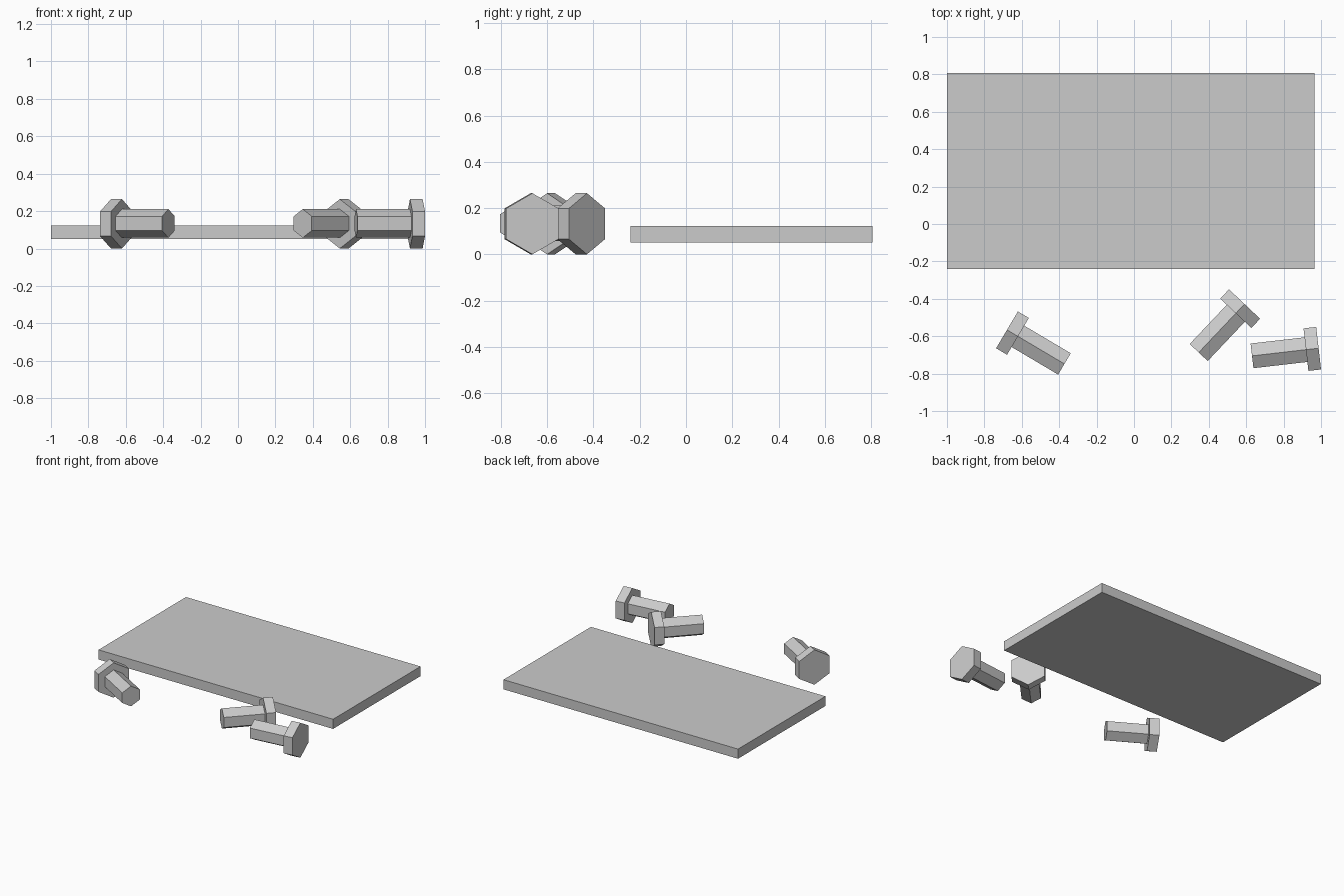
import bpy, bmesh
from math import pi, atan2, hypot
from mathutils import Matrix, Vector

if "Cube" in bpy.data.objects:
    bpy.data.objects.remove(bpy.data.objects["Cube"])

HEAD_R, HEAD_T, SHAFT_R = 0.132, 0.068, 0.0765


def finish(name, bm):
    bmesh.ops.recalc_face_normals(bm, faces=bm.faces)
    mesh = bpy.data.meshes.new(name)
    bm.to_mesh(mesh)
    bm.free()
    obj = bpy.data.objects.new(name, mesh)
    bpy.context.collection.objects.link(obj)
    return obj


def hex_prism(bm, radius, x0, x1, z):
    # six-sided bar along x with one corner pointing up
    upright = Matrix.Rotation(pi / 2, 4, 'Y')
    ret = bmesh.ops.create_cone(bm, cap_ends=True, segments=6,
                                radius1=radius, radius2=radius, depth=x1 - x0)
    top = max(ret["verts"], key=lambda v: v.co.y).co
    # create_cone may start on x or y; turn so a corner lies on local x (up after tilt)
    spin = Matrix.Rotation(pi / 6 if abs(top.x) < 1e-4 else 0, 4, 'Z')
    bmesh.ops.transform(bm, verts=ret["verts"],
                        matrix=Matrix.Translation(((x0 + x1) / 2, 0, z)) @ upright @ spin)


def bolt(name, tip, end):
    dx, dy = end[0] - tip[0], end[1] - tip[1]
    length = hypot(dx, dy)
    bm = bmesh.new()
    hex_prism(bm, SHAFT_R, 0, length - HEAD_T, 0.134)
    hex_prism(bm, HEAD_R, length - HEAD_T, length, HEAD_R)
    obj = finish(name, bm)
    obj.location = (tip[0], tip[1], 0)
    obj.rotation_euler.z = atan2(dy, dx)


# flat plate
lo, hi = Vector((-1.0, -0.24, 0.05)), Vector((0.964, 0.806, 0.123))
bm = bmesh.new()
bmesh.ops.create_cube(bm, size=1)
bmesh.ops.scale(bm, vec=hi - lo, verts=bm.verts)
bmesh.ops.translate(bm, vec=(lo + hi) / 2, verts=bm.verts)
finish("plate", bm)

# loose hex bolts: shaft tip centre, outer head centre
bolt("bolt_left", (-0.372, -0.748), (-0.679, -0.566))
bolt("bolt_middle", (0.346, -0.687), (0.591, -0.428))
bolt("bolt_right", (0.631, -0.705), (0.987, -0.664))
